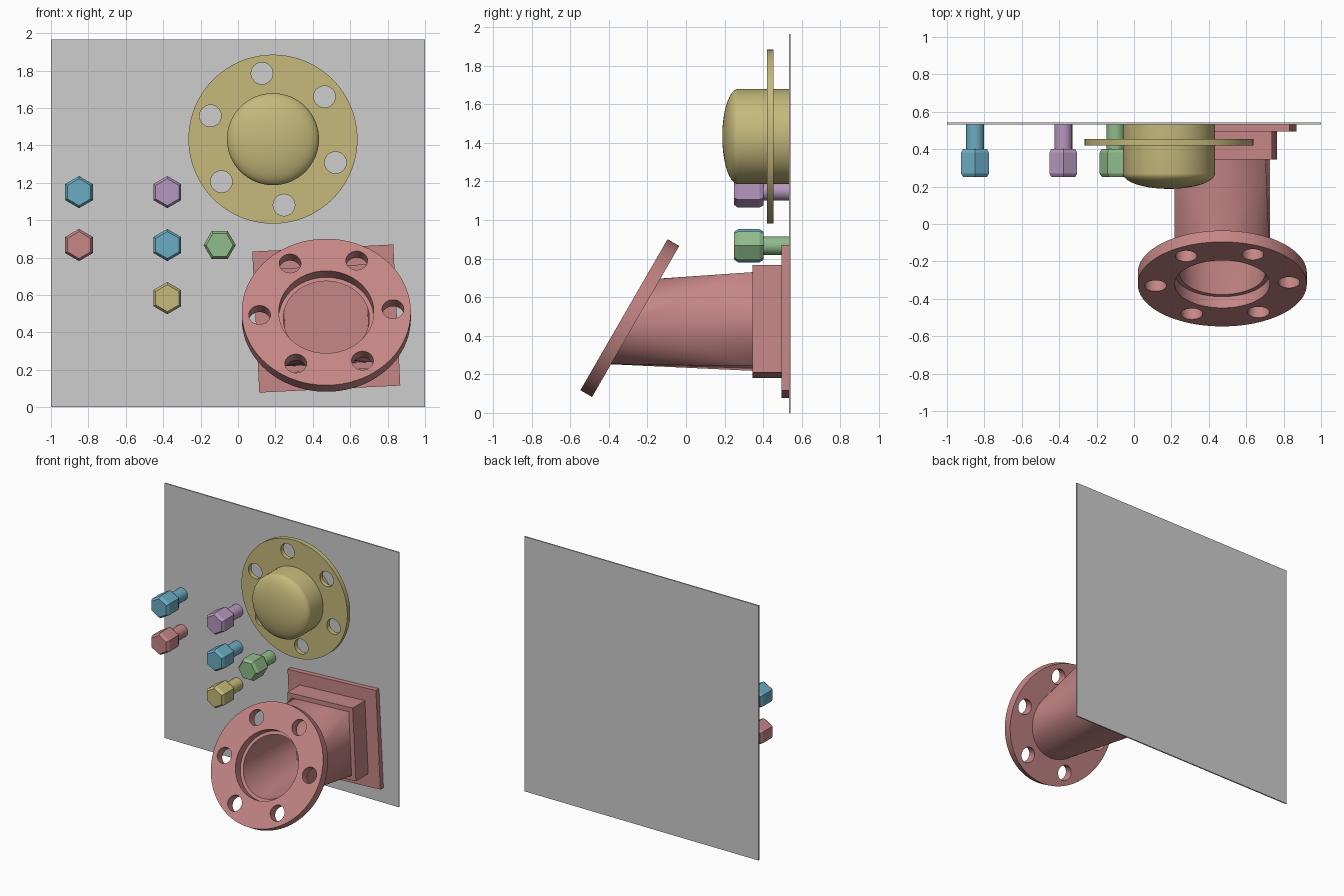
import bpy, bmesh
from math import sin, cos, pi, radians
from mathutils import Matrix, Vector

old = bpy.data.objects.get("Cube")
if old:
    bpy.data.objects.remove(old, do_unlink=True)


def material(name, rgb):
    m = bpy.data.materials.new(name)
    m.use_nodes = True
    colour = [c ** 2.2 for c in rgb] + [1]
    m.diffuse_color = colour
    m.node_tree.nodes["Principled BSDF"].inputs["Base Color"].default_value = colour
    return m


GREY = material("wall grey", (.80, .80, .80))
RED = material("dusty red", (.77, .52, .52))
YELLOW = material("sand yellow", (.77, .72, .48))
BLUE = material("steel blue", (.42, .67, .76))
PURPLE = material("soft purple", (.71, .59, .74))
GREEN = material("soft green", (.56, .73, .54))

WALL_Y = .533


def frame(normal, centre):
    """Local z runs along the normal, local x stays world x."""
    n, x = Vector(normal).normalized(), Vector((1, 0, 0))
    y = n.cross(x)
    m = Matrix((x, y, n)).transposed().to_4x4()
    m.translation = centre
    return m


def on_wall(x, z, turn=0):
    return frame((0, -1, 0), (x, WALL_Y, z)) @ Matrix.Rotation(radians(turn), 4, 'Z')


def lathe(bm, profile, segs, phase=0, centre=(0, 0)):
    """Closed solid turned round local z from (radius, height) points."""
    rings = [[bm.verts.new((centre[0] + r * cos(phase + 2 * pi * i / segs),
                            centre[1] + r * sin(phase + 2 * pi * i / segs), h))
              for i in range(segs)] for r, h in profile]
    for a, b in zip(rings, rings[1:]):
        for i in range(segs):
            j = (i + 1) % segs
            bm.faces.new((a[i], a[j], b[j], b[i]))
    bm.faces.new(rings[0][::-1])
    bm.faces.new(rings[-1])


def finish(bm, name, mat, matrix=Matrix(), smooth=True):
    bmesh.ops.recalc_face_normals(bm, faces=bm.faces)
    me = bpy.data.meshes.new(name)
    bm.to_mesh(me)
    bm.free()
    me.transform(matrix)
    me.materials.append(mat)
    ob = bpy.data.objects.new(name, me)
    bpy.context.collection.objects.link(ob)
    if smooth:
        shade(ob)
    return ob


def shade(ob):
    bpy.ops.object.select_all(action='DESELECT')
    ob.select_set(True)
    bpy.context.view_layer.objects.active = ob
    bpy.ops.object.shade_smooth_by_angle(angle=radians(30))


def box(name, mat, sx, sy, z0, z1, matrix):
    bm = bmesh.new()
    bmesh.ops.create_cube(bm, size=1)
    bmesh.ops.scale(bm, vec=(sx, sy, z1 - z0), verts=bm.verts)
    bmesh.ops.translate(bm, vec=(0, 0, (z0 + z1) / 2), verts=bm.verts)
    return finish(bm, name, mat, matrix, smooth=False)


def flange(name, mat, z0, z1, first_hole, matrix, bore=0):
    """Disc with six bolt holes and an optional centre bore."""
    bm = bmesh.new()
    lathe(bm, [(.452, z0), (.452, z1)], 96)
    ob = finish(bm, name, mat, matrix, smooth=False)
    cut = bmesh.new()
    ends = (z0 - .05, z1 + .05)
    for k in range(6):
        a = radians(first_hole + 60 * k)
        lathe(cut, [(.058, h) for h in ends], 32, centre=(.357 * cos(a), .357 * sin(a)))
    if bore:
        lathe(cut, [(bore, h) for h in ends], 64)
    cutter = finish(cut, name + "_cutter", mat, matrix, smooth=False)
    cutter.hide_render = True
    mod = ob.modifiers.new("holes", 'BOOLEAN')
    mod.operation, mod.solver, mod.object = 'DIFFERENCE', 'EXACT', cutter
    bpy.context.view_layer.objects.active = ob
    bpy.ops.object.modifier_apply(modifier=mod.name)
    bpy.data.objects.remove(cutter, do_unlink=True)
    shade(ob)
    return ob


# Back wall
box("wall_panel", GREY, 2, 1.965, -.01, 0, on_wall(0, 1.965 / 2))

# Domed cap with its flange
cap = on_wall(.187, 1.433)
bm = bmesh.new()
dome = [(.246 * cos(t), .263 + .082 * sin(t)) for t in [pi / 2 * i / 16 for i in range(16)]]
lathe(bm, [(.246, 0)] + dome + [(.002, .345)], 64)
finish(bm, "domed_cap", YELLOW, cap)
flange("cap_flange", YELLOW, .078, .113, 39.5, cap)

# Hex bolts: x, z, colour, turn
bolts = [(-.85, 1.15, BLUE, 30), (-.85, .867, RED, 30), (-.378, 1.15, PURPLE, 30),
         (-.378, .867, BLUE, 30), (-.378, .583, YELLOW, 30), (-.098, .867, GREEN, 0)]
for x, z, mat, turn in bolts:
    at = on_wall(x, z, turn)
    bm = bmesh.new()
    lathe(bm, [(.074, .132), (.086, .152), (.086, .263), (.072, .283)], 6)
    finish(bm, "bolt_head", mat, at, smooth=False)
    bm = bmesh.new()
    lathe(bm, [(.048, 0), (.048, .14)], 32)
    finish(bm, "bolt_shank", mat, at)

# Square base of the angled pipe
TURN = 2.85
base = on_wall(.472, .474, TURN)
box("pipe_base_plate", RED, .755, .755, 0, .038, base)
box("pipe_base_block", RED, .558, .558, .038, .188, base)

# Tilted pipe flange
mouth = frame((0, -cos(pi / 6), .5), (.472, -.261, .474)) @ Matrix.Rotation(radians(TURN), 4, 'Z')
flange("pipe_flange", RED, 0, .07, 0, mouth, bore=.254)

# Hollow square-to-round pipe body: each corner fans out to a quarter of the circle
Q = 16
N = 4 * Q
bm = bmesh.new()
shells = []
for half, radius in ((.244, .257), (.222, .23)):
    corners = [bm.verts.new(base @ Vector((sx * half, sy * half, .187)))
               for sx, sy in ((1, 1), (-1, 1), (-1, -1), (1, -1))]
    ring = [bm.verts.new(mouth @ Vector((radius * cos(2 * pi * i / N),
                                         radius * sin(2 * pi * i / N), .001)))
            for i in range(N)]
    for k in range(4):
        for i in range(k * Q, k * Q + Q):
            bm.faces.new((corners[k], ring[i], ring[(i + 1) % N]))
        bm.faces.new((corners[k], ring[(k + 1) * Q % N], corners[(k + 1) % 4]))
    shells.append((corners, ring))
for a, b in zip(*shells):
    for i in range(len(a)):
        j = (i + 1) % len(a)
        bm.faces.new((a[i], a[j], b[j], b[i]))
finish(bm, "pipe_body", RED)
